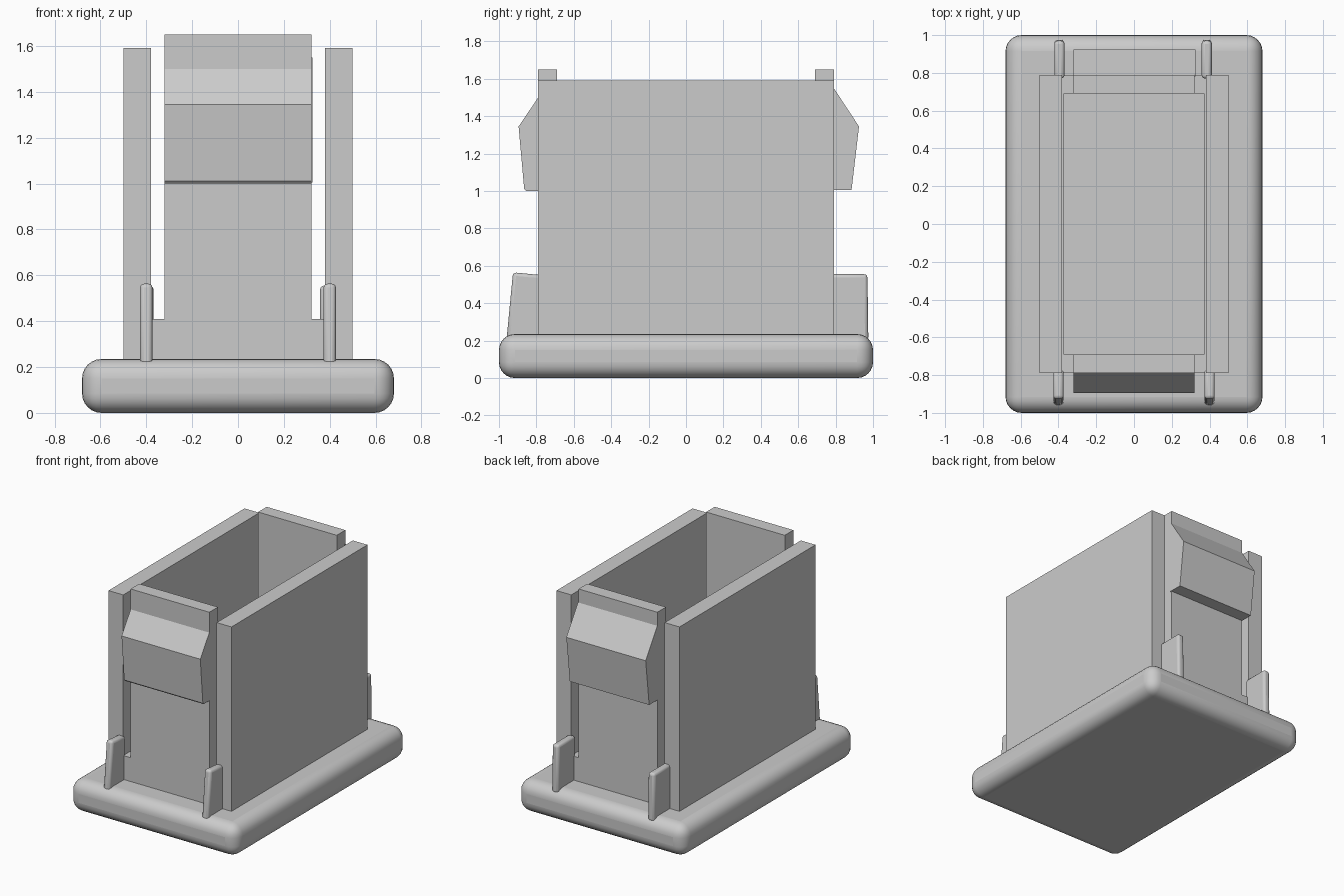
import bpy
import bmesh

cube = bpy.data.objects.get("Cube")
if cube:
    bpy.data.objects.remove(cube, do_unlink=True)

grey = bpy.data.materials.new("plain_grey")
grey.use_nodes = True
COLOUR = (0.6, 0.6, 0.6, 1)
grey.diffuse_color = COLOUR
grey.node_tree.nodes["Principled BSDF"].inputs["Base Color"].default_value = COLOUR


def prism(name, profile, axis, lo, hi):
    """Extrude a closed 2D profile along x (profile in y, z) or y (profile in x, z)."""
    bm = bmesh.new()
    place = (lambda a, b: (lo, a, b)) if axis == "x" else (lambda a, b: (a, lo, b))
    face = bm.faces.new([bm.verts.new(place(a, b)) for a, b in profile])
    moved = bmesh.ops.extrude_face_region(bm, geom=[face])["geom"]
    step = (hi - lo, 0, 0) if axis == "x" else (0, hi - lo, 0)
    bmesh.ops.translate(bm, vec=step, verts=[v for v in moved if isinstance(v, bmesh.types.BMVert)])
    bmesh.ops.recalc_face_normals(bm, faces=bm.faces)
    mesh = bpy.data.meshes.new(name)
    bm.to_mesh(mesh)
    bm.free()
    mesh.materials.append(grey)
    obj = bpy.data.objects.new(name, mesh)
    bpy.context.collection.objects.link(obj)
    return obj


def soften(obj, width, segments):
    """Round the edges and smooth the shading."""
    bevel = obj.modifiers.new("rounding", "BEVEL")
    bevel.width = width
    bevel.segments = segments
    bpy.ops.object.select_all(action="DESELECT")
    obj.select_set(True)
    bpy.context.view_layer.objects.active = obj
    bpy.ops.object.shade_smooth_by_angle(angle=0.6)


# Rounded base slab
base = prism("base", [(-1, 0), (1, 0), (1, 0.235), (-1, 0.235)], "x", -0.68, 0.68)
soften(base, 0.085, 6)

# Side walls, slightly thicker near the base
for side, s in (("left", 1), ("right", -1)):
    prism(side + "_wall",
          [(s * x, z) for x, z in [(0.5, 0.2), (0.5, 1.59), (0.38, 1.59),
                                   (0.38, 0.41), (0.37, 0.41), (0.37, 0.2)]],
          "y", -0.79, 0.79)

# End walls: wide at the foot, narrow above so that slots stay open at both sides
half = [(0.375, 0.2), (0.375, 0.41), (0.32, 0.41), (0.32, 1.65)]
end_outline = half + [(-x, z) for x, z in reversed(half)]
for end, s in (("front", -1), ("back", 1)):
    prism(end + "_wall", end_outline, "y", s * 0.69, s * 0.79)

# Latch wedges on the end walls
prism("front_latch", [(-0.78, 1.50), (-0.79, 1.50), (-0.895, 1.345), (-0.865, 1.01),
                      (-0.855, 1.0), (-0.78, 1.0)], "x", -0.32, 0.32)
prism("back_latch", [(0.78, 1.55), (0.79, 1.55), (0.925, 1.345), (0.885, 1.005),
                     (0.78, 1.005)], "x", -0.32, 0.325)

# Guide fins beside the slots
front_fin = [(-0.77, 0.2), (-0.77, 0.55), (-0.925, 0.565), (-0.96, 0.2)]
back_fin = [(0.77, 0.2), (0.77, 0.555), (0.97, 0.555), (0.975, 0.2)]
for name, outline, x in (("front_left_fin", front_fin, 0.4),
                         ("front_right_fin", front_fin, -0.4),
                         ("back_left_fin", back_fin, 0.385),
                         ("back_right_fin", back_fin, -0.395)):
    soften(prism(name, outline, "x", x - 0.027, x + 0.027), 0.018, 3)
